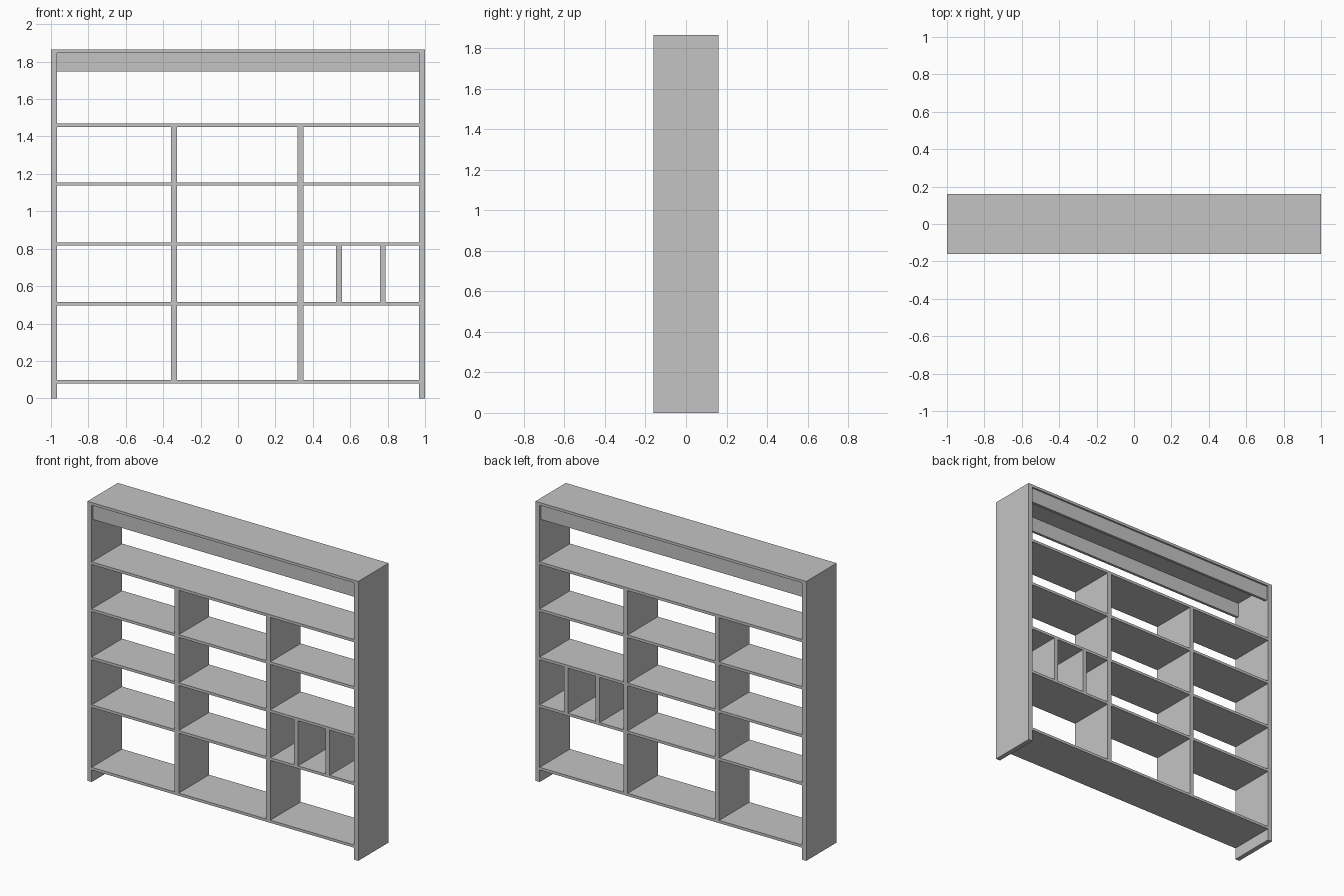
import bpy

default = bpy.data.objects.get("Cube")
if default:
    bpy.data.objects.remove(default, do_unlink=True)

# Single painted finish
GREY = (0.55, 0.55, 0.55, 1.0)
paint = bpy.data.materials.new("grey_paint")
paint.use_nodes = True
paint.diffuse_color = GREY
paint.node_tree.nodes["Principled BSDF"].inputs["Base Color"].default_value = GREY

HALF_W, HALF_D, HEIGHT = 1.0, 0.16, 1.865
SIDE, SHELF = 0.032, 0.018
INNER = HALF_W - SIDE


def board(name, x, y, z):
    """Box spanning the (low, high) range on each axis."""
    spans = (x, y, z)
    bpy.ops.mesh.primitive_cube_add(size=1, location=[(a + b) / 2 for a, b in spans])
    obj = bpy.context.object
    obj.name = name
    obj.scale = [b - a for a, b in spans]
    bpy.ops.object.transform_apply(location=False, rotation=False, scale=True)
    obj.data.materials.append(paint)
    return obj


DEPTH = (-HALF_D, HALF_D)

# Outer frame
top_under = HEIGHT - SHELF
board("top_panel", (-HALF_W, HALF_W), DEPTH, (top_under, HEIGHT))
board("right_side", (-HALF_W, -INNER), DEPTH, (0, top_under))
board("left_side", (INNER, HALF_W), DEPTH, (0, top_under))

# Full width shelves, listed by their upper surface
shelf_tops = [0.098, 0.515, 0.834, 1.155, 1.469]
for i, z in enumerate(shelf_tops):
    board(f"shelf_{i + 1}", (-INNER, INNER), DEPTH, (z - SHELF, z))

# Upright dividers in each bay
for i, (low, high) in enumerate(zip(shelf_tops, shelf_tops[1:])):
    for side, x in (("right", -0.341), ("left", 0.335)):
        board(f"{side}_divider_{i + 1}", (x - 0.016, x + 0.016), DEPTH,
              (low, high - SHELF))

# Narrow dividers in the small compartment
for name, x in (("inner", 0.54), ("outer", 0.774)):
    board(f"{name}_small_divider", (x - 0.015, x + 0.015), DEPTH,
          (shelf_tops[1], shelf_tops[2] - SHELF))

# Valance boards under the top, set in slightly at front and back
for name, sign in (("front", -1), ("back", 1)):
    y = sorted((sign * (HALF_D - 0.012), sign * (HALF_D - 0.03)))
    board(f"{name}_valance", (-INNER, INNER), y, (1.748, top_under))
